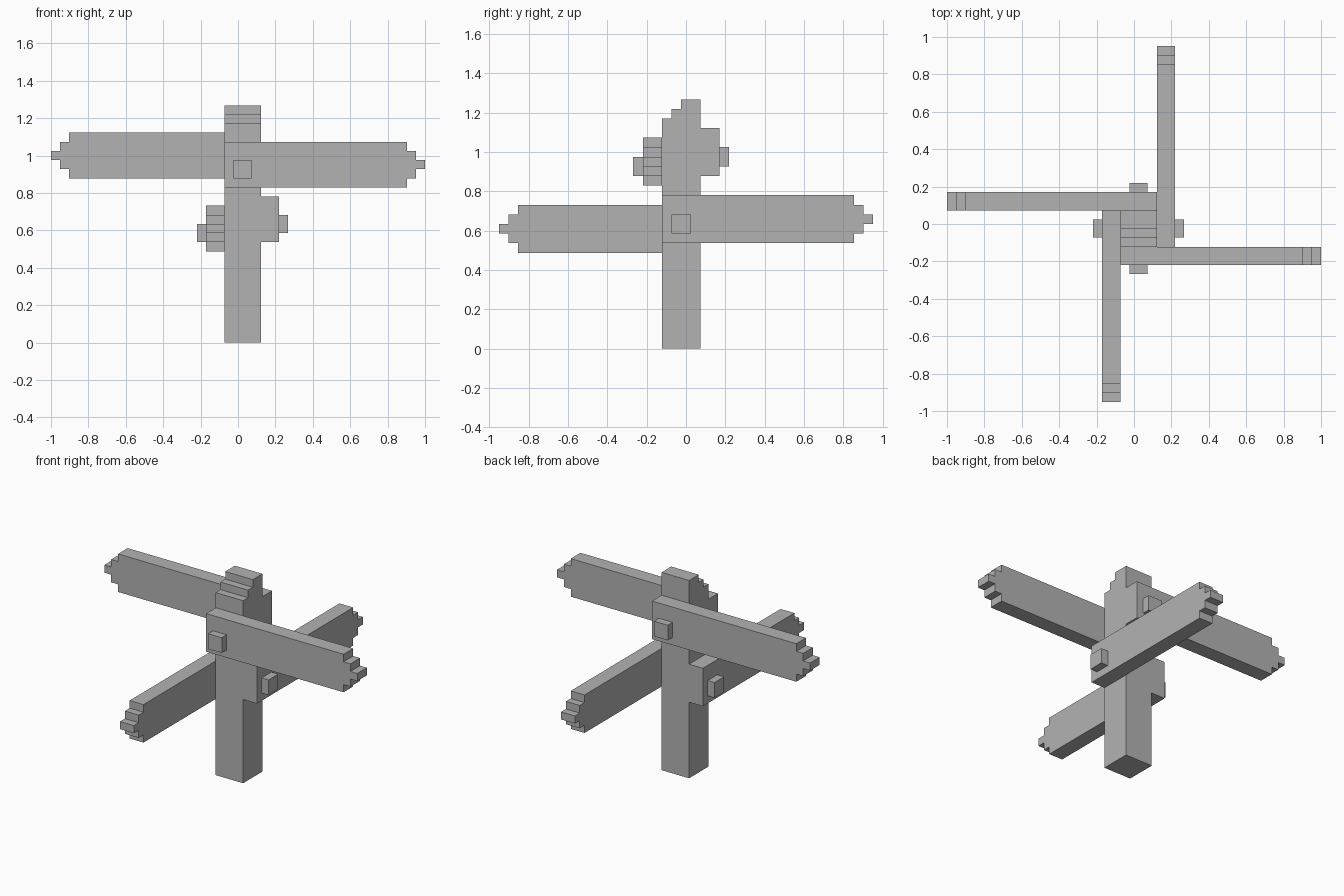
import bpy
import bmesh
from mathutils import Vector

U = 2 / 41                      # block size
ORIGIN = Vector((20.5, 19.5, 0))  # model centre in blocks

cube = bpy.data.objects.get("Cube")
if cube:
    bpy.data.objects.remove(cube, do_unlink=True)

grey = bpy.data.materials.new("plain_grey")
grey.use_nodes = True
colour = (0.45, 0.45, 0.45, 1)
grey.diffuse_color = colour
grey.node_tree.nodes["Principled BSDF"].inputs["Base Color"].default_value = colour


def prism(name, profile, axis, lo, hi):
    """Extrude a (horizontal, z) outline along x or y, all in blocks."""
    def place(a, z, depth):
        p = (depth, a, z) if axis == "x" else (a, depth, z)
        return (Vector(p) - ORIGIN) * U

    bm = bmesh.new()
    face = bm.faces.new([bm.verts.new(place(a, z, lo)) for a, z in profile])
    ext = bmesh.ops.extrude_face_region(bm, geom=[face])
    shift = place(0, 0, hi) - place(0, 0, lo)
    verts = [v for v in ext["geom"] if isinstance(v, bmesh.types.BMVert)]
    bmesh.ops.translate(bm, verts=verts, vec=shift)
    bmesh.ops.recalc_face_normals(bm, faces=bm.faces)
    mesh = bpy.data.meshes.new(name)
    bm.to_mesh(mesh)
    bm.free()
    mesh.materials.append(grey)
    obj = bpy.data.objects.new(name, mesh)
    bpy.context.collection.objects.link(obj)
    return obj


def box(name, a, z, axis, lo, hi):
    return prism(name, [(a[0], z[0]), (a[1], z[0]), (a[1], z[1]), (a[0], z[1])],
                 axis, lo, hi)


def arrow_outline(tail, tip, z):
    """Board five blocks high whose end steps in to a one-block point."""
    d = 1 if tip > tail else -1
    lower = [(tail, z), (tip - 2 * d, z), (tip - 2 * d, z + 1),
             (tip - d, z + 1), (tip - d, z + 2), (tip, z + 2)]
    return lower + [(a, 2 * z + 5 - h) for a, h in reversed(lower)]


# Post with a stepped top that rises towards the back
prism("post", [(17, 0), (21, 0), (21, 26), (19, 26), (19, 25),
               (18, 25), (18, 24), (17, 24)], "x", 19, 23)

# Arrow boards: name, depth axis, inner side, outward direction, tail, tip, base, peg start
boards = [
    ("front", "y", 17, -1, 19, 41, 17, 20),
    ("back", "y", 21, 1, 23, 0, 18, 20),
    ("left", "x", 23, 1, 17, 39, 11, 18),
    ("right", "x", 19, -1, 21, 0, 10, 18),
]
for side, axis, inner, out, tail, tip, z, peg in boards:
    outer = inner + 2 * out
    prism(side + "_arrow_board", arrow_outline(tail, tip, z), axis, inner, outer)
    box(side + "_peg", (peg, peg + 2), (z + 1, z + 3), axis, outer, outer + out)
